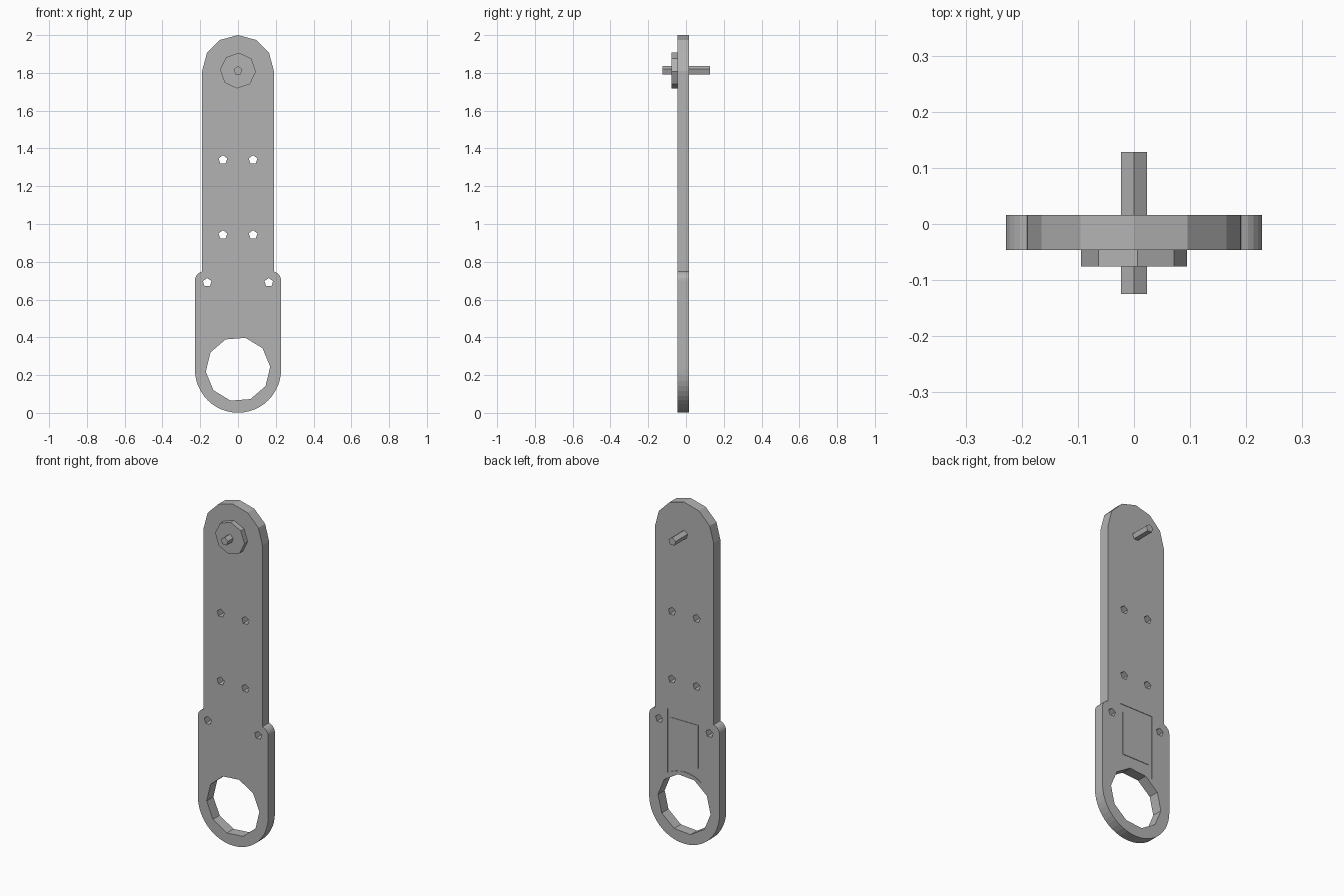
import bpy, bmesh
from math import sin, cos, radians

cube = bpy.data.objects.get("Cube")
if cube:
    bpy.data.objects.remove(cube, do_unlink=True)

grey = bpy.data.materials.new("plain grey")
grey.use_nodes = True
colour = (0.45, 0.45, 0.45, 1)
grey.diffuse_color = colour
grey.node_tree.nodes["Principled BSDF"].inputs["Base Color"].default_value = colour

FRONT, BACK = -0.046, 0.016      # faces of the plate
BORE_Z, PIN_Z = 0.231, 1.812
RECESS = 0.003


def arc(x, z, r, start, end, steps):
    """Points along an arc, angles in degrees."""
    angles = [radians(start + (end - start) * i / steps) for i in range(steps + 1)]
    return [(x + r * cos(a), z + r * sin(a)) for a in angles]


def polygon(x, z, r, sides, turn):
    return arc(x, z, r, turn, turn + 360, sides)[:-1]


def prism(name, profiles, y0, y1):
    """Extrude closed x-z profiles from y0 to y1 into one object."""
    bm = bmesh.new()
    for points in profiles:
        face = bm.faces.new([bm.verts.new((x, y0, z)) for x, z in points])
        new = bmesh.ops.extrude_face_region(bm, geom=[face])["geom"]
        for v in new:
            if isinstance(v, bmesh.types.BMVert):
                v.co.y = y1
    bmesh.ops.recalc_face_normals(bm, faces=bm.faces)
    mesh = bpy.data.meshes.new(name)
    bm.to_mesh(mesh)
    bm.free()
    mesh.materials.append(grey)
    ob = bpy.data.objects.new(name, mesh)
    bpy.context.collection.objects.link(ob)
    return ob


def cut(target, cutter):
    mod = target.modifiers.new(cutter.name, 'BOOLEAN')
    mod.operation = 'DIFFERENCE'
    mod.solver = 'EXACT'
    mod.object = cutter
    bpy.context.view_layer.objects.active = target
    bpy.ops.object.modifier_apply(modifier=mod.name)
    bpy.data.objects.remove(cutter, do_unlink=True)


# Plate outline: faceted top, narrow upper arm, rounded shoulders, round base
outline = arc(0, 1.81, 0.19, 0, 180, 6)
outline += [(-0.19, 0.75)] + arc(-0.178, 0.70, 0.05, 105, 180, 5)
outline += arc(0, 0.229, 0.228, 180, 360, 24)
outline += arc(0.178, 0.70, 0.05, 0, 75, 5) + [(0.19, 0.75)]
plate = prism("arm_plate", [outline], FRONT, BACK)

# Large bore and the screw holes
holes = [polygon(0, BORE_Z, 0.171, 10, 4.5)]
for x, z in ((0.08, 1.34), (0.08, 0.943), (0.163, 0.69)):
    holes += [polygon(s * x, z, 0.024, 5, 18) for s in (-1, 1)]
cut(plate, prism("hole_cutter", holes, FRONT - 0.1, BACK + 0.1))

# Shallow recess on the back, its lower edge following the bore
recess = arc(0, BORE_Z, 0.19, 55.4, 124.6, 8) + [(-0.108, 0.764), (0.108, 0.764)]
cut(plate, prism("recess_cutter", [recess], BACK - RECESS, BACK + 0.1))

# Cover panel inside the recess
cover = [(-0.09, 0.465), (0.09, 0.465), (0.09, 0.717), (-0.09, 0.717)]
prism("cover_panel", [cover], BACK - RECESS - 0.002, BACK)

# Octagonal washer and the pin through it
prism("washer", [polygon(0, PIN_Z, 0.095, 8, -3.5)], -0.076, FRONT)
prism("pin_front", [polygon(0, PIN_Z, 0.024, 5, 18)], -0.125, -0.076)
prism("pin_back", [polygon(0, PIN_Z, 0.024, 5, 18)], BACK, 0.128)
